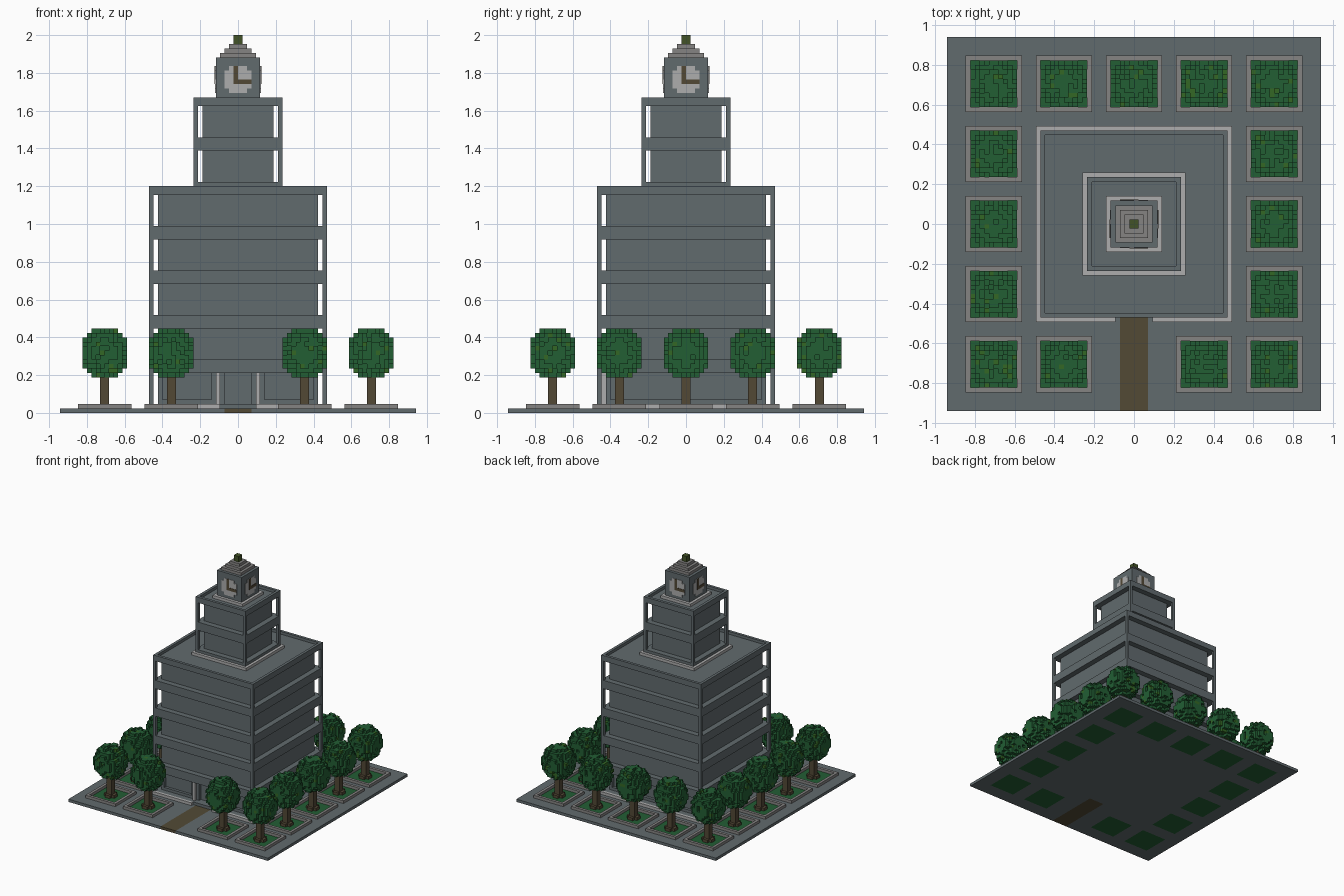
import bpy, bmesh, math, random
from mathutils import Vector, Matrix

if "Cube" in bpy.data.objects:
    bpy.data.objects.remove(bpy.data.objects["Cube"])

V = 2 / 85  # one block of the model's block grid


def material(name, r, g, b):
    m = bpy.data.materials.new(name)
    m.diffuse_color = (r, g, b, 1)
    m.use_nodes = True
    m.node_tree.nodes["Principled BSDF"].inputs["Base Color"].default_value = m.diffuse_color
    return m


SLATE = material("slate", .120, .145, .155)
PALE = material("pale grey", .42, .42, .42)
STONE = material("stone grey", .235, .23, .225)
LEAF = material("leaf green", .016, .112, .034)
LIGHT_LEAF = material("light leaf", .034, .135, .018)
BARK = material("bark brown", .085, .065, .036)
PATH = material("path brown", .085, .068, .036)
MOSS = material("moss green", .055, .085, .020)


def finish(name, bm, mats):
    bmesh.ops.scale(bm, vec=(V, V, V), verts=bm.verts)
    me = bpy.data.meshes.new(name)
    bm.to_mesh(me)
    bm.free()
    for m in mats:
        me.materials.append(m)
    ob = bpy.data.objects.new(name, me)
    bpy.context.collection.objects.link(ob)
    return ob


def boxes(name, mat, items):
    """One object from boxes given as x0, x1, y0, y1, z0, z1 in blocks."""
    bm = bmesh.new()
    for x0, x1, y0, y1, z0, z1 in items:
        mtx = Matrix.Translation(((x0 + x1) / 2, (y0 + y1) / 2, (z0 + z1) / 2)) \
            @ Matrix.Diagonal((x1 - x0, y1 - y0, z1 - z0, 1))
        bmesh.ops.create_cube(bm, size=1, matrix=mtx)
    return finish(name, bm, [mat])


def sq(h, z0, z1):
    return (-h, h, -h, h, z0, z1)


def ring(o, i, z0, z1, cx=0, cy=0):
    r = [(-o, o, -o, -i), (-o, o, i, o), (-o, -i, -i, i), (i, o, -i, i)]
    return [(a + cx, b + cx, c + cy, d + cy, z0, z1) for a, b, c, d in r]


def corners(o, i, z0, z1):
    lo, hi = (-o, -i), (i, o)
    return [(*a, *b, z0, z1) for a in (lo, hi) for b in (lo, hi)]


# positions of the street trees: a square of five by five without the front middle
spots = [(x, y) for x in range(-30, 31, 15) for y in range(-30, 31, 15)
         if max(abs(x), abs(y)) == 30 and (x, y) != (0, -30)]

# base slab, with lawn squares and path running through its thickness
bm = bmesh.new()
bmesh.ops.create_grid(bm, x_segments=80, y_segments=80, size=40)
for f in bm.faces:
    c = f.calc_center_median()
    if abs(c.x) < 3 and c.y < -20:
        f.material_index = 2
    elif any(abs(c.x - x) < 5 and abs(c.y - y) < 5 for x, y in spots):
        f.material_index = 1
ext = bmesh.ops.extrude_face_region(bm, geom=bm.faces[:], use_keep_orig=True)
bmesh.ops.translate(bm, vec=(0, 0, 1),
                    verts=[g for g in ext["geom"] if isinstance(g, bmesh.types.BMVert)])
bmesh.ops.recalc_face_normals(bm, faces=bm.faces)
finish("base_slab", bm, [SLATE, LEAF, PATH])

# planter kerbs
boxes("planter_kerbs", STONE, [b for x, y in spots for b in ring(6, 5, 1, 2, x, y)])

# pale plinth round the building, open at the path
boxes("plinth", PALE, [(-21, 21, 20, 21, 1, 2), (-21, -20, -21, 20, 1, 2),
                       (20, 21, -21, 20, 1, 2), (-20, -4, -21, -20, 1, 2),
                       (4, 20, -21, -20, 1, 2)])
boxes("ground_floor_deck", SLATE, [sq(20, 1, 2)])

# ground floor walls with recessed windows and a door recess
boxes("ground_floor_core", SLATE, [sq(17, 2, 9)])
frame = corners(18, 17, 2, 9)
frame += [(-17, 17, 17, 18, 2, 3), (-18, -17, -17, 17, 2, 3), (17, 18, -17, 17, 2, 3)]
for s in (-1, 1):
    for a, b, top in ((3, 6, 9), (6, 17, 3)):
        frame.append((min(s * a, s * b), max(s * a, s * b), -18, -17, 2, top))
boxes("ground_floor_frame", SLATE, frame)
boxes("door_columns", PALE, [(4, 5, -19, -18, 2, 9), (-5, -4, -19, -18, 2, 9)])

# main block: recessed walls, floor slabs, corner posts and parapet
boxes("main_walls", SLATE, [sq(18, 9, 49)])
boxes("main_floor_slabs", SLATE, [sq(20, z, z + 3) for z in (9, 19, 29, 39)]
      + [sq(20, 49, 50)])
boxes("main_corner_posts", SLATE, corners(20, 19, 2, 49))
boxes("main_parapet", SLATE, ring(20, 19, 50, 51))

# upper block
boxes("upper_trim", PALE, ring(11, 10, 50, 51))
boxes("upper_walls", SLATE, [sq(8, 52, 69)])
boxes("upper_floor_slabs", SLATE, [sq(10, 50, 52), sq(10, 59, 62), sq(10, 69, 70)])
boxes("upper_corner_posts", SLATE, corners(10, 9, 52, 69))
boxes("upper_parapet", SLATE, ring(10, 9, 70, 71))

# clock tower with stepped roof
boxes("clock_trim", PALE, ring(6, 5, 70, 71))
boxes("clock_tower", SLATE, [sq(5, 70, 80)])
boxes("roof_steps", STONE, [sq(4, 80, 81), sq(3, 81, 82), sq(2, 82, 83)])
boxes("finial", MOSS, [sq(1, 83, 85)])

# clock faces and hands on all four sides
for k in range(4):
    face = boxes("clock_face", PALE, [(-3, 3, -5.12, -5, 73, 77),
                                      (-2, 2, -5.12, -5, 72, 73),
                                      (-2, 2, -5.12, -5, 77, 78)])
    hands = boxes("clock_hands", BARK, [(-1, 0, -5.24, -5.12, 74, 78),
                                        (0, 3, -5.24, -5.12, 74, 75)])
    for ob in (face, hands):
        ob.rotation_euler.z = k * math.pi / 2


# rough block-built tree crown: only the outer faces are made
def crown(name, seed):
    rnd = random.Random(seed)
    cells = {}
    for i in range(-5, 5):
        for j in range(-5, 5):
            for k in range(8, 19):
                x, y, z = i + .5, j + .5, k - 13
                d = (x / 5.3) ** 2 + (y / 5.3) ** 2 + (z / 5.8) ** 2
                if d < .72 or (d < 1 and rnd.random() > .22):
                    cells[i, j, k] = 1 if rnd.random() < .05 else 0
    bm = bmesh.new()
    dirs = [Vector(d) for d in ((1, 0, 0), (-1, 0, 0), (0, 1, 0),
                                (0, -1, 0), (0, 0, 1), (0, 0, -1))]
    for cell, mat in cells.items():
        c = Vector(cell) + Vector((.5, .5, .5))
        for n in dirs:
            if tuple(int(q) for q in Vector(cell) + n) in cells:
                continue
            u = Vector((n.y, n.z, n.x))
            w = n.cross(u)
            quad = [c + (n + a * u + b * w) / 2
                    for a, b in ((-1, -1), (1, -1), (1, 1), (-1, 1))]
            bm.faces.new([bm.verts.new(p) for p in quad]).material_index = mat
    bmesh.ops.remove_doubles(bm, verts=bm.verts, dist=.01)
    return finish(name, bm, [LEAF, LIGHT_LEAF])


for n, (x, y) in enumerate(spots):
    top = crown("tree_crown", n)
    trunk = boxes("tree_trunk", BARK, [sq(1, 1, 9), (-2, 2, -1, 1, 1, 2),
                                       (-1, 1, -2, 2, 1, 2)])
    for ob in (top, trunk):
        ob.location = (x * V, y * V, 0)
